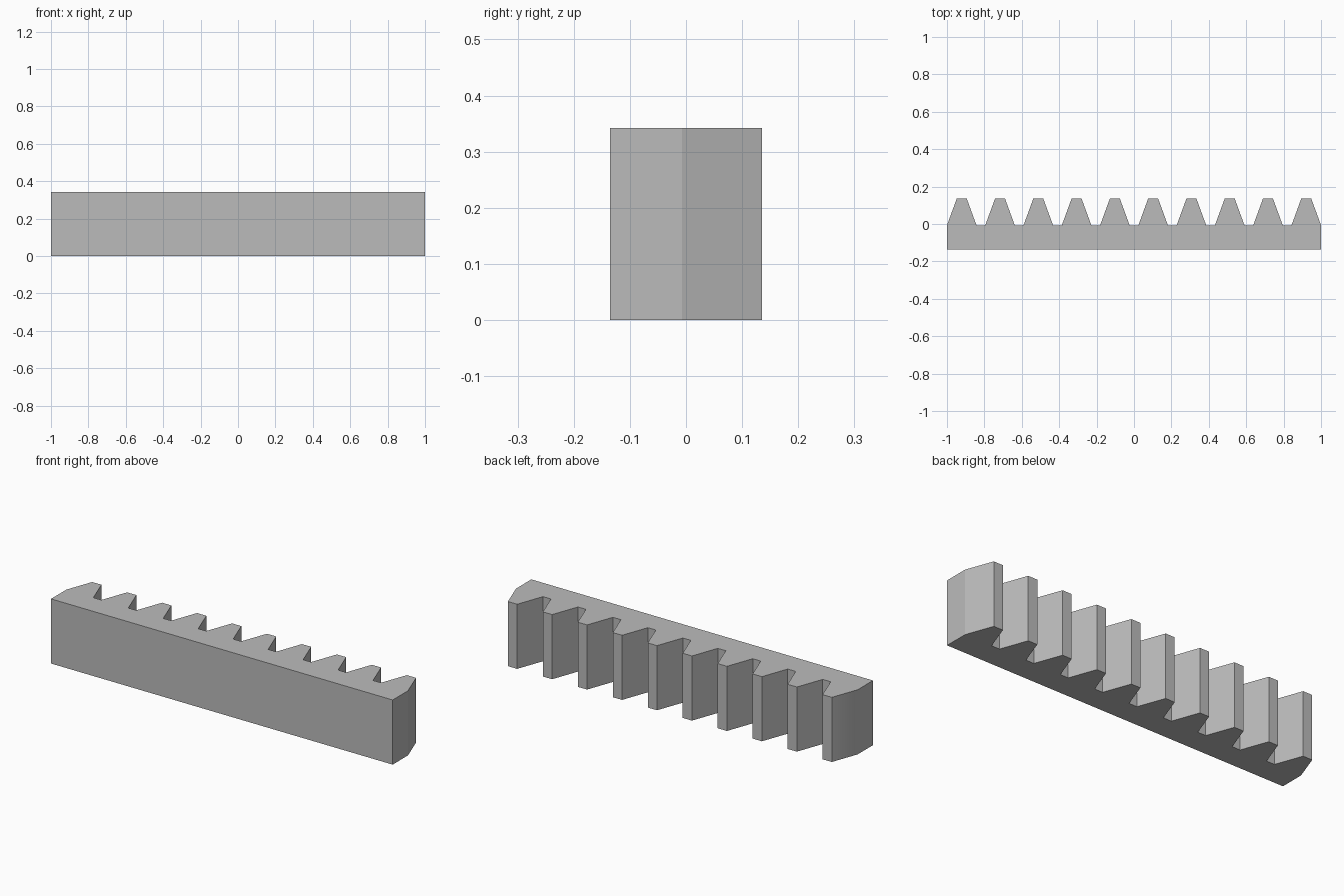
import bpy
import bmesh
import math

cube = bpy.data.objects.get("Cube")
if cube:
    bpy.data.objects.remove(cube, do_unlink=True)

TEETH = 10
HEIGHT = 0.342
BACK, ROOT, TIP = -0.135, -0.007, 0.135
BASE_HALF, TIP_HALF = 0.079, 0.027
FIRST = -1 + BASE_HALF
PITCH = -2 * FIRST / (TEETH - 1)

# Plain grey metal
grey = bpy.data.materials.new("grey_metal")
grey.use_nodes = True
colour = (0.5, 0.5, 0.5, 1)
grey.diffuse_color = colour
grey.node_tree.nodes["Principled BSDF"].inputs["Base Color"].default_value = colour

# Rack outline: flat bar with a row of tapered teeth along the back
outline = [(1, BACK), (-1, BACK)]
for i in range(TEETH):
    c = FIRST + i * PITCH
    outline += [(c - BASE_HALF, ROOT), (c - TIP_HALF, TIP),
                (c + TIP_HALF, TIP), (c + BASE_HALF, ROOT)]

# Extrude the outline upwards
bm = bmesh.new()
bottom = bm.faces.new([bm.verts.new((x, y, 0)) for x, y in outline])
result = bmesh.ops.extrude_face_region(bm, geom=[bottom], use_keep_orig=True)
top_verts = [v for v in result["geom"] if isinstance(v, bmesh.types.BMVert)]
bmesh.ops.translate(bm, verts=top_verts, vec=(0, 0, HEIGHT))
bmesh.ops.recalc_face_normals(bm, faces=bm.faces)

# Crisp edges everywhere, with a soft blend on the left-hand end only
for f in bm.faces:
    f.smooth = f.normal.x < -0.9 and f.calc_center_median().x < -0.9
for e in bm.edges:
    e.smooth = e.calc_face_angle(0) < math.radians(30)

mesh = bpy.data.meshes.new("gear_rack")
bm.to_mesh(mesh)
bm.free()
mesh.materials.append(grey)
rack = bpy.data.objects.new("gear_rack", mesh)
bpy.context.collection.objects.link(rack)
